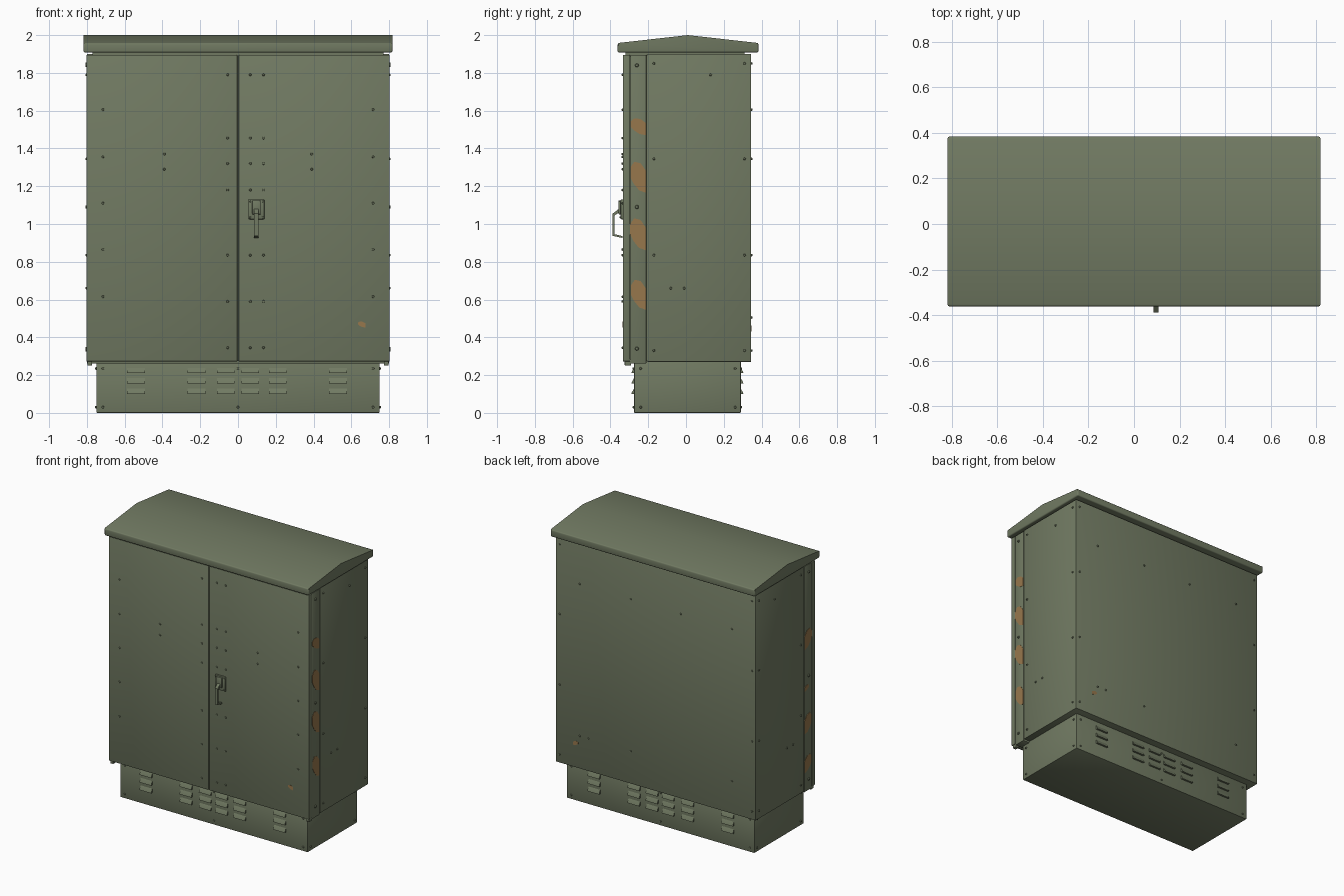
import bpy, bmesh, math
from mathutils import Vector, Matrix

if "Cube" in bpy.data.objects:
    bpy.data.objects.remove(bpy.data.objects["Cube"])


def material(name, rgb):
    m = bpy.data.materials.new(name)
    m.diffuse_color = (*rgb, 1)
    m.use_nodes = True
    m.node_tree.nodes["Principled BSDF"].inputs["Base Color"].default_value = m.diffuse_color
    return m


GREEN = material("olive green paint", (0.165, 0.195, 0.123))
RUST = material("rust orange", (0.31, 0.185, 0.073))


def finish(bm, name, mat=GREEN, bevel=0.0, segments=2):
    bmesh.ops.recalc_face_normals(bm, faces=bm.faces)
    if bevel:
        bmesh.ops.bevel(bm, geom=bm.edges[:], offset=bevel, segments=segments,
                        profile=0.5, affect='EDGES')
    me = bpy.data.meshes.new(name)
    bm.to_mesh(me)
    bm.free()
    ob = bpy.data.objects.new(name, me)
    bpy.context.collection.objects.link(ob)
    me.materials.append(mat)
    bpy.ops.object.select_all(action='DESELECT')
    ob.select_set(True)
    bpy.context.view_layer.objects.active = ob
    bpy.ops.object.shade_smooth_by_angle(angle=math.radians(30))
    return ob


def add_box(bm, lo, hi):
    lo, hi = Vector(lo), Vector(hi)
    mat = Matrix.Translation((lo + hi) / 2) @ Matrix.Diagonal((*(hi - lo), 1))
    bmesh.ops.create_cube(bm, size=1, matrix=mat)


def box(name, lo, hi, bevel=0.0, segments=2):
    bm = bmesh.new()
    add_box(bm, lo, hi)
    return finish(bm, name, GREEN, bevel, segments)


def add_prism(bm, points, offset):
    """Extrude a flat polygon by an offset vector."""
    face = bm.faces.new([bm.verts.new(p) for p in points])
    ext = bmesh.ops.extrude_face_region(bm, geom=[face])
    moved = [g for g in ext["geom"] if isinstance(g, bmesh.types.BMVert)]
    bmesh.ops.translate(bm, verts=moved, vec=Vector(offset))


def bolts(name, spots, r=0.0075, h=0.007):
    """spots: (position, outward direction)"""
    bm = bmesh.new()
    for pos, n in spots:
        n = Vector(n)
        rot = n.to_track_quat('Z', 'Y').to_matrix().to_4x4()
        bmesh.ops.create_cone(bm, cap_ends=True, segments=8, radius1=r, radius2=r * 0.65,
                              depth=h + 0.002,
                              matrix=Matrix.Translation(Vector(pos) + n * (h / 2 - 0.001)) @ rot)
    return finish(bm, name)


FRONT, BACK = (0, -1, 0), (0, 1, 0)

# Plinth, main housing and door frame
box("plinth", (-0.75, -0.275, 0), (0.75, 0.29, 0.28), 0.004)
box("housing", (-0.8, -0.205, 0.27), (0.8, 0.345, 1.9), 0.003)
box("frame_seam", (-0.792, -0.22, 0.275), (0.792, -0.2, 1.895))
box("door_frame", (-0.8, -0.294, 0.262), (0.8, -0.21, 1.895), 0.002)
box("roof_collar", (-0.77, -0.32, 1.885), (0.77, 0.31, 1.915))

# Two doors with bottom hinge feet
for side, s in (("left", -1), ("right", 1)):
    x0, x1 = sorted((s * 0.003, s * 0.803))
    box(side + "_door", (x0, -0.334, 0.272), (x1, -0.296, 1.895), 0.005)
    x0, x1 = sorted((s * 0.772, s * 0.797))
    box(side + "_hinge_foot", (x0, -0.325, 0.25), (x1, -0.29, 0.285), 0.004)
box("door_seam", (-0.02, -0.322, 0.275), (0.02, -0.29, 1.89))

# Gabled roof
bm = bmesh.new()
add_prism(bm, [(-0.818, y, z) for y, z in
               ((-0.362, 1.908), (-0.362, 1.958), (0.01, 2.0), (0.384, 1.958), (0.384, 1.908))],
          (1.636, 0, 0))
bmesh.ops.recalc_face_normals(bm, faces=bm.faces)
rim = [e for e in bm.edges if max(v.co.z for v in e.verts) < 1.99]
bmesh.ops.bevel(bm, geom=rim, offset=0.009, segments=3, profile=0.5, affect='EDGES')
finish(bm, "roof")

# Louvres: hoods sloping outward, open edge at the bottom
bm = bmesh.new()
for y, d in ((-0.275, -1), (0.29, 1)):
    for x in (-0.54, -0.22, -0.065, 0.065, 0.21, 0.53):
        for z in (0.1, 0.155, 0.21):
            add_prism(bm, [(x - 0.047, y - d * 0.002, z), (x - 0.047, y + d * 0.014, z),
                           (x - 0.047, y + d * 0.012, z + 0.008),
                           (x - 0.047, y - d * 0.002, z + 0.032)], (0.094, 0, 0))
finish(bm, "louvres")

# Door bolts
rows = (1.79, 1.455, 1.32, 1.18, 0.835, 0.59, 0.345)
spots = [((x, -0.334, z), FRONT) for x in (-0.055, 0.065, 0.135) for z in rows]
for s in (-1, 1):
    spots += [((s * 0.715, -0.334, z), FRONT) for z in (1.605, 1.355, 1.11, 0.865, 0.615)]
    spots += [((s * 0.39, -0.334, z), FRONT) for z in (1.37, 1.29)]
bolts("door_bolts", spots)

# Housing bolts on sides and back
corner_z = (1.85, 1.345, 0.835, 0.33)
spots = []
for s in (-1, 1):
    n = (s, 0, 0)
    spots += [((s * 0.8, y, z), n) for y in (-0.17, 0.31) for z in corner_z]
    spots += [((s * 0.8, y, z), n) for y, z in ((0.13, 1.79), (-0.08, 0.66), (-0.01, 0.66))]
    spots += [((s * 0.77, 0.345, z), BACK) for z in corner_z]
spots += [((x, 0.345, 1.605), BACK) for x in (0.61, 0.2, -0.2, -0.61)]
spots += [((x, 0.345, 0.505), BACK) for x in (0.61, 0.54, 0.2, -0.61)]
bolts("housing_bolts", spots)

# Larger hinge bolts on the frame edge
bolts("hinge_bolts", [((s * 0.8, -0.26, z), (s, 0, 0))
                      for s in (-1, 1) for z in (1.84, 1.09, 0.34)], 0.011, 0.008)

# Plinth bolts
spots = []
for z in (0.03, 0.235):
    for x in (-0.715, 0, 0.715):
        spots += [((x, -0.275, z), FRONT), ((x, 0.29, z), BACK)]
    for s in (-1, 1):
        spots += [((s * 0.75, y, z), (s, 0, 0)) for y in (-0.24, 0.26)]
bolts("plinth_bolts", spots)

# Lock plate and swing handle
box("lock_plate", (0.055, -0.346, 1.025), (0.14, -0.33, 1.13), 0.005)
box("lock_body", (0.075, -0.358, 1.05), (0.12, -0.34, 1.125), 0.006)
bm = bmesh.new()
add_prism(bm, [(0.086, y, z) for y, z in
               ((-0.345, 1.09), (-0.362, 1.075), (-0.388, 1.055), (-0.388, 0.937),
                (-0.335, 0.926), (-0.335, 0.936), (-0.379, 0.946), (-0.379, 1.045),
                (-0.355, 1.06), (-0.345, 1.06))], (0.022, 0, 0))
finish(bm, "handle_lever")
bolts("lock_plate_bolts", [((x, -0.346, z), FRONT) for x in (0.064, 0.131)
                           for z in (1.035, 1.12)], 0.006, 0.005)

# Rust patches as thin plates: (u, v) outline stretched over a spot
BLOB = ((0, 0.82), (0.25, 1), (0.65, 0.95), (1, 0.7), (1, 0), (0.55, 0.08), (0.2, 0.3), (0, 0.5))
bm = bmesh.new()
for s, patches in ((1, ((0.545, 0.705, 0.08), (0.86, 1.03, 0.085), (1.165, 1.33, 0.083),
                        (1.47, 1.56, 0.082))),
                   (-1, ((0.4, 0.52, 0.08), (0.68, 0.82, 0.08), (0.99, 1.03, 0.05),
                         (1.29, 1.43, 0.082)))):
    for z0, z1, w in patches:
        add_prism(bm, [(s * 0.799, -0.211 - w * (1 - u), z0 + (z1 - z0) * v) for u, v in BLOB],
                  (s * 0.003, 0, 0))
for x, y, z, d in ((0.635, -0.333, 0.452, -1), (0.62, 0.344, 0.43, 1)):
    add_prism(bm, [(x + 0.04 * u, y, z + 0.032 * v) for u, v in BLOB], (0, d * 0.003, 0))
finish(bm, "rust_patches", RUST)
